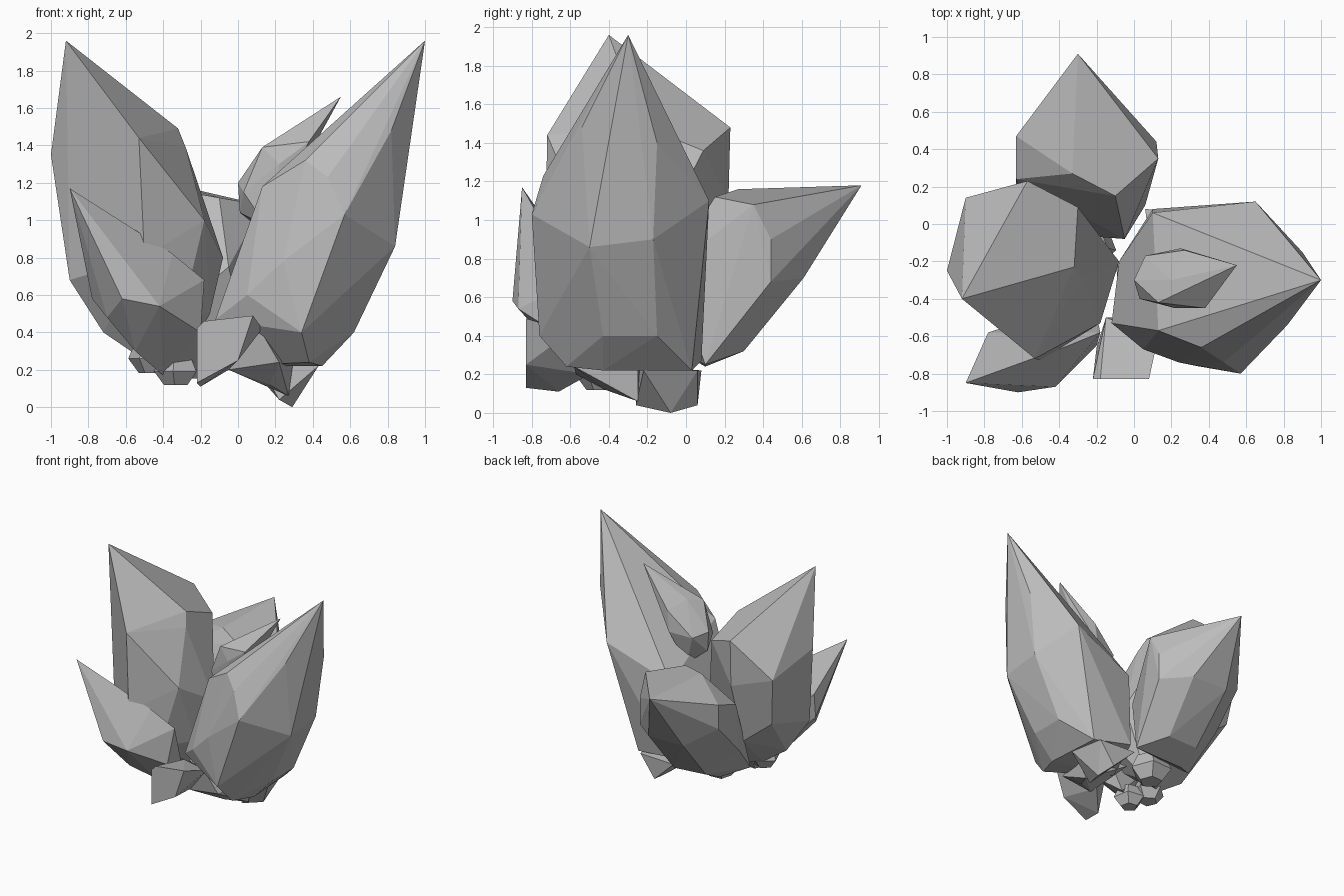
import bpy
import bmesh
import math

cube = bpy.data.objects.get("Cube")
if cube:
    bpy.data.objects.remove(cube, do_unlink=True)

# One neutral stone colour for the whole cluster
stone = bpy.data.materials.new("grey_stone")
stone.use_nodes = True
grey = (0.5, 0.5, 0.5, 1)
stone.diffuse_color = grey
shader = stone.node_tree.nodes["Principled BSDF"]
shader.inputs["Base Color"].default_value = grey
shader.inputs["Roughness"].default_value = 0.8


def faceted(name, **sections):
    """Wrap flat facets around named cross-sections running from tip to root."""
    bm = bmesh.new()
    for section in sections.values():
        for corner in section:
            bm.verts.new(corner)
    hull = bmesh.ops.convex_hull(bm, input=bm.verts[:])
    unused = {v for v in hull["geom_interior"] if isinstance(v, bmesh.types.BMVert)}
    unused |= {v for v in hull["geom_unused"] if isinstance(v, bmesh.types.BMVert)}
    bmesh.ops.delete(bm, geom=list(unused), context="VERTS")
    # Merge nearly flat triangles into broad crystal faces
    bmesh.ops.dissolve_limit(bm, angle_limit=math.radians(3),
                             verts=bm.verts[:], edges=bm.edges[:])
    bmesh.ops.recalc_face_normals(bm, faces=bm.faces[:])
    mesh = bpy.data.meshes.new(name)
    bm.to_mesh(mesh)
    bm.free()
    mesh.materials.append(stone)
    obj = bpy.data.objects.new(name, mesh)
    bpy.context.collection.objects.link(obj)
    return obj


# Tall crystal leaning to the model's left
faceted(
    "tall_left_crystal",
    tip=[(1, -.3, 1.96)],
    point=[(.67, -.5, 1.6), (.82, -.54, 1.48), (.92, -.4, 1.42), (.9, -.15, 1.4)],
    shoulder=[(.57, -.8, 1.03), (.65, .12, 1.1), (.36, -.66, 1.32),
              (.48, -.74, 1.23), (.13, -.57, 1.18), (.1, .06, .88)],
    waist=[(.84, -.5, .86), (.84, -.17, .9), (.24, -.74, .78),
           (-.12, -.53, .47), (-.08, -.2, .5), (.05, -.67, .6)],
    hip=[(.62, -.43, .4), (.62, -.15, .4), (.34, -.76, .4)],
    root=[(.45, -.43, .22), (.42, .03, .22), (.38, -.62, .24),
          (.1, .08, .27), (-.05, -.3, .22), (.15, -.5, .27)],
)

# Tall crystal leaning to the model's right
faceted(
    "tall_right_crystal",
    tip=[(-.92, -.4, 1.96)],
    shoulder=[(-.57, .23, 1.48), (-.3, .09, 1.36), (-.53, -.72, 1.44),
              (-.28, -.29, 1.39), (-.32, -.23, 1.49), (-1, -.25, 1.35)],
    chest=[(-.9, .14, 1.2), (-.57, .22, 1.1), (-.2, -.05, 1.1),
           (-.18, -.53, 1)],
    waist=[(-.9, -.35, .68), (-.85, .08, .8), (-.5, -.73, .8),
           (-.08, -.2, .8)],
    hip=[(-.72, -.3, .4), (-.6, .1, .6), (-.15, -.35, .5), (-.3, -.6, .5)],
    root=[(-.5, -.3, .25), (-.3, -.2, .22)],
)

# Short crystal pointing forward and right
faceted(
    "short_front_crystal",
    tip=[(-.9, -.85, 1.17)],
    shoulder=[(-.35, -.65, .82), (-.18, -.58, .68), (-.78, -.58, .78)],
    waist=[(-.62, -.9, .58), (-.42, -.87, .54), (-.78, -.6, .58)],
    hip=[(-.2, -.65, .4), (-.7, -.72, .48), (-.55, -.65, .3)],
    root=[(-.4, -.5, .17), (-.22, -.4, .2)],
)

# Broad crystal pointing backward
faceted(
    "short_back_crystal",
    tip=[(-.3, .91, 1.18)],
    shoulder=[(-.33, .27, 1.16), (-.1, .15, 1.12), (.13, .35, 1.08),
              (-.63, .47, 1.05), (-.63, .24, .97)],
    waist=[(.12, .44, .9), (.12, .44, .68), (-.63, .47, .85),
           (-.05, -.08, .75)],
    hip=[(-.4, .61, .7), (-.08, .61, .7), (-.63, .2, .57)],
    root=[(-.1, .3, .32), (-.38, .28, .33), (.06, .1, .25),
          (-.38, .1, .24), (-.57, -.04, .32)],
)

# Slim shard growing from the tall left crystal
faceted(
    "slim_shard",
    tip=[(.55, -.22, 1.66)],
    shoulder=[(.13, -.42, 1.39), (.2, -.3, 1.42), (.38, -.45, 1.42),
              (.27, -.14, 1.37), (.22, -.45, 1.3)],
    waist=[(0, -.3, 1.2), (.03, -.4, 1.15), (.06, -.17, 1.18),
           (.25, -.13, 1.2)],
    root=[(.01, -.3, 1.04), (.15, -.22, .93), (.15, -.42, .97)],
)

# Angular stones around the root
faceted(
    "front_stone",
    face=[(-.22, -.83, .13), (-.22, -.83, .42), (-.18, -.83, .46),
          (.08, -.83, .49), (0, -.83, .25)],
    back=[(-.2, -.66, .11), (.13, -.6, .42), (-.05, -.5, .2), (-.15, -.5, .4)],
)
faceted(
    "bottom_stone",
    base=[(.29, -.08, 0), (.22, -.26, .04), (.25, .06, .04)],
    top=[(.43, -.22, .22), (.38, .06, .22), (.1, -.25, .25), (.06, .08, .22)],
)
faceted(
    "middle_stone",
    base=[(.17, -.42, .12), (.27, -.25, .06), (-.05, -.57, .2)],
    top=[(.12, -.61, .41), (.22, -.58, .24), (-.1, -.2, .28), (.3, -.25, .28)],
)


def pebble(name, centre, size, turn):
    """Small five-sided stone, narrower underneath."""
    rings = {}
    for level, height, width in (("base", -.6, .55), ("belly", 0, 1), ("top", .7, .7)):
        rings[level] = [(centre[0] + size * width * math.cos(turn + side * math.tau / 5),
                         centre[1] + size * width * math.sin(turn + side * math.tau / 5),
                         centre[2] + size * height) for side in range(5)]
    faceted(name, **rings)


pebble("right_pebble", (-.46, -.38, .26), .13, .4)
pebble("inner_pebble", (-.25, -.1, .25), .16, 1)
pebble("edge_pebble", (-.33, -.45, .19), .12, .8)
